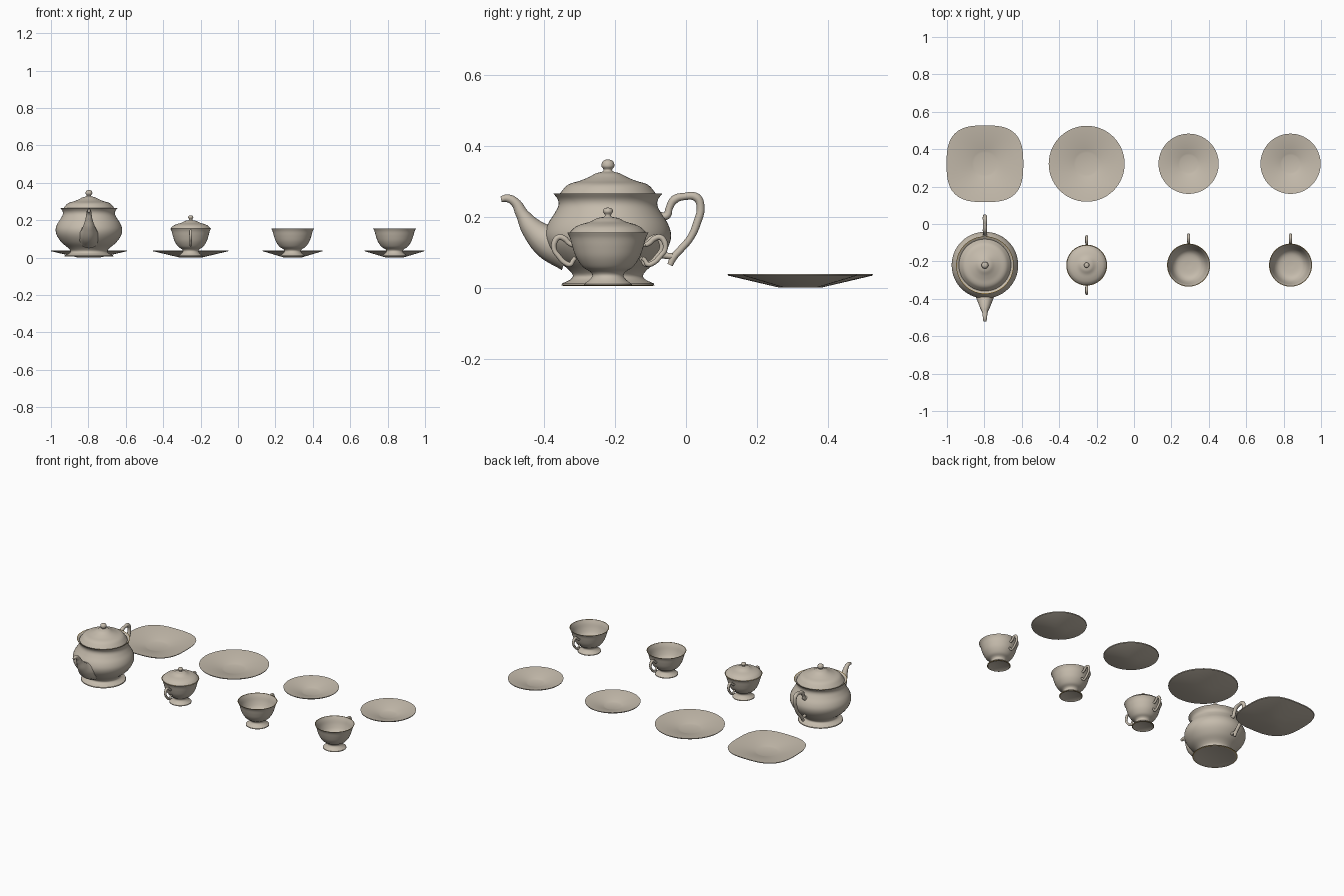
import bpy, bmesh, math
from mathutils import Vector

cube = bpy.data.objects.get("Cube")
if cube:
    bpy.data.objects.remove(cube, do_unlink=True)


def material(name, colour):
    mat = bpy.data.materials.new(name)
    mat.use_nodes = True
    mat.diffuse_color = colour
    bsdf = next(n for n in mat.node_tree.nodes if n.type == 'BSDF_PRINCIPLED')
    bsdf.inputs["Base Color"].default_value = colour
    bsdf.inputs["Roughness"].default_value = 0.5
    return mat


cream = material("cream_porcelain", (0.56, 0.50, 0.415, 1))
gold = material("gold_trim", (0.58, 0.40, 0.14, 1))
SEGMENTS = 56


def smooth(points, steps=4):
    """Catmull-Rom curve through the profile points."""
    p = [Vector(q) for q in points]
    p = [2 * p[0] - p[1]] + p + [2 * p[-1] - p[-2]]
    out = []
    for a, b, c, d in zip(p, p[1:], p[2:], p[3:]):
        for i in range(steps):
            t = i / steps
            out.append(0.5 * (2 * b + (c - a) * t + (2 * a - 5 * b + 4 * c - d) * t ** 2
                              + (3 * b - a - 3 * c + d) * t ** 3))
    return [(max(v.x, 0), v.y) for v in out + [p[-2]]]


def finish(obj, angle=40):
    bpy.ops.object.select_all(action='DESELECT')
    bpy.context.view_layer.objects.active = obj
    obj.select_set(True)
    bpy.ops.object.shade_smooth_by_angle(angle=math.radians(angle))


def lathe(name, profile, location, square=0, trims=()):
    """Revolve (radius, z) points; square > 0 turns the rim into a rounded square.
    trims lists (min radius, min z, max z) bands that are gilded."""
    bm = bmesh.new()
    widest = max(r for r, z in profile)
    rings = []
    for r, z in profile:
        ring = []
        if r < 1e-4:
            ring = [bm.verts.new((0, 0, z))] * SEGMENTS
        else:
            for i in range(SEGMENTS):
                a = math.tau * i / SEGMENTS
                c, s = math.cos(a), math.sin(a)
                k = 1
                if square:
                    k = (abs(c) ** square + abs(s) ** square) ** (-1 / square)
                    k = 1 + (k - 1) * (r / widest) ** 2
                ring.append(bm.verts.new((r * k * c, r * k * s, z)))
        rings.append(ring)
    for lo, hi, p, q in zip(rings, rings[1:], profile, profile[1:]):
        r, z = (p[0] + q[0]) / 2, (p[1] + q[1]) / 2
        gilded = any(r > edge and low < z < high for edge, low, high in trims)
        for i in range(SEGMENTS):
            j = (i + 1) % SEGMENTS
            corners = list(dict.fromkeys((lo[i], lo[j], hi[j], hi[i])))
            if len(corners) > 2:
                bm.faces.new(corners).material_index = int(gilded)
    bmesh.ops.recalc_face_normals(bm, faces=bm.faces)
    mesh = bpy.data.meshes.new(name)
    bm.to_mesh(mesh)
    bm.free()
    mesh.materials.append(cream)
    if trims:
        mesh.materials.append(gold)
    obj = bpy.data.objects.new(name, mesh)
    obj.location = location
    bpy.context.collection.objects.link(obj)
    finish(obj)


def tube(name, path, location, side=1):
    """Round tube along (distance, z, radius) points, towards +y or -y."""
    curve = bpy.data.curves.new(name, 'CURVE')
    curve.dimensions = '3D'
    curve.bevel_depth = 1
    curve.bevel_resolution = 4
    curve.resolution_u = 6
    curve.use_fill_caps = True
    spline = curve.splines.new('BEZIER')
    spline.bezier_points.add(len(path) - 1)
    for point, (d, z, r) in zip(spline.bezier_points, path):
        point.co = (0, side * d, z)
        point.radius = r
        point.handle_left_type = point.handle_right_type = 'AUTO'
    curve.materials.append(cream)
    obj = bpy.data.objects.new(name, curve)
    obj.location = location
    bpy.context.collection.objects.link(obj)
    bpy.ops.object.select_all(action='DESELECT')
    bpy.context.view_layer.objects.active = obj
    obj.select_set(True)
    bpy.ops.object.convert(target='MESH')
    finish(bpy.context.object, 50)


# Teapot: body with flared foot, thin gilding on the foot edge and lip
pot = (-0.797, -0.22, 0)
body = [(0, .012), (.11, .010), (.125, .005), (.131, .007)]
body += smooth([(.129, .012), (.106, .023), (.099, .035), (.112, .052), (.145, .08), (.17, .115),
                (.178, .147), (.17, .178), (.152, .207), (.14, .23), (.141, .248), (.154, .266)])
body += [(.15, .265), (.135, .25), (0, .25)]
lathe("teapot_body", body, pot, trims=[(.125, .004, .007), (.151, .265, .267)])

# Teapot lid with ball knob
lid = [(0, .252), (.13, .252), (.139, .257)]
lid += smooth([(.138, .261), (.13, .272), (.118, .286), (.104, .294), (.08, .301), (.055, .311),
               (.034, .322), (.016, .327), (.012, .333), (.018, .342), (.016, .354), (.008, .36), (0, .361)])
lathe("teapot_lid", lid, pot)

# Teapot spout and scrolled handle
tube("teapot_spout", [(.301, .249, .008), (.284, .252, .011), (.262, .241, .013), (.242, .208, .018),
                      (.212, .165, .032), (.165, .128, .05), (.11, .11, .064)], pot, -1)
tube("teapot_handle", [(.14, .203, .012), (.165, .203, .011), (.173, .225, .010), (.187, .248, .012),
                       (.215, .257, .010), (.25, .254, .012), (.261, .228, .011), (.252, .185, .011),
                       (.232, .14, .010), (.205, .108, .010), (.185, .085, .010), (.175, .064, .008)], pot)
tube("teapot_handle_foot", [(.14, .096, .011), (.165, .09, .009), (.186, .088, .009)], pot)

# Bowl shape shared by the sugar bowl and cups
outside = smooth([(.067, .011), (.052, .022), (.044, .034), (.05, .045), (.07, .058), (.089, .085),
                  (.1, .115), (.107, .14), (.115, .156)])
inside = smooth([(.112, .156), (.103, .135), (.094, .105), (.08, .077), (.055, .06), (0, .055)])
bowl = [(0, .012), (.055, .010), (.064, .005), (.068, .007)] + outside + inside
bowl_trims = [(.062, .004, .007), (.1, .1559, .157)]
ear = [(.105, .12, .007), (.117, .126, .007), (.13, .138, .008), (.148, .142, .008), (.16, .128, .008),
       (.161, .108, .007), (.147, .088, .007), (.128, .07, .007), (.112, .066, .007), (.105, .076, .006),
       (.097, .084, .006)]

# Teacups
for label, x in (("inner", 0.292), ("outer", 0.837)):
    lathe(label + "_cup", bowl, (x, -.22, 0), trims=bowl_trims)
    tube(label + "_cup_handle", ear, (x, -.22, 0))

# Sugar bowl with lid and two handles
sugar = (-0.253, -.22, 0)
lathe("sugar_bowl", [(r * .95, z) for r, z in bowl], sugar, trims=bowl_trims)
sugar_lid = [(0, .15), (.097, .15), (.106, .156)]
sugar_lid += smooth([(.105, .159), (.092, .171), (.074, .179), (.05, .186), (.03, .196), (.011, .2),
                     (.009, .206), (.014, .214), (.011, .223), (0, .226)])
lathe("sugar_bowl_lid", sugar_lid, sugar)
for label, side in (("back", 1), ("front", -1)):
    tube("sugar_bowl_handle_" + label, [(d * .94, z, r) for d, z, r in ear], sugar, side)


# Plates: sloped dishes with a round well
def plate(name, x, radius, well, square=0):
    profile = [(0, 0), (well, 0), (radius * .99, .034), (radius, .039), (radius * .985, .039),
               (well * 1.2, .009), (well, .006), (0, .006)]
    lathe(name, profile, (x, .322, 0), square)


plate("square_plate", -.797, .205, .058, 2.9)
plate("round_plate", -.253, .203, .058)
plate("inner_saucer", .292, .161, .046)
plate("outer_saucer", .837, .161, .046)
